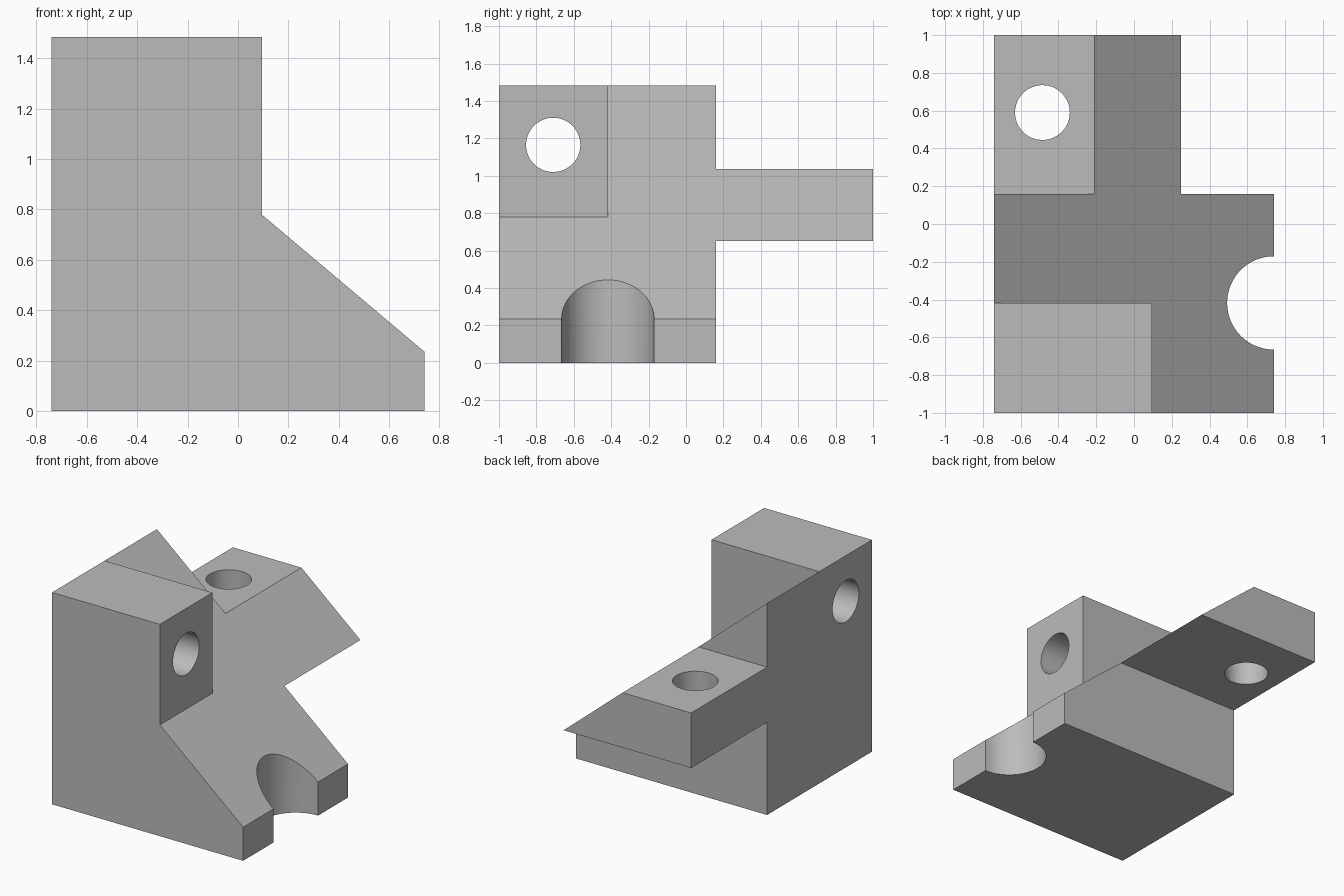
import bpy
import bmesh
from mathutils import Matrix, Vector

cube = bpy.data.objects.get("Cube")
if cube:
    bpy.data.objects.remove(cube, do_unlink=True)

grey = bpy.data.materials.new("machined grey")
grey.use_nodes = True
COLOUR = (0.5, 0.5, 0.5, 1)
grey.diffuse_color = COLOUR
grey.node_tree.nodes["Principled BSDF"].inputs["Base Color"].default_value = COLOUR

# Main dimensions
SIDE, TOP, TOE = 0.74, 1.483, 0.235
FRONT, STEP, BACK, ARM_END = -1.0, -0.418, 0.16, 1.0
BLOCK_X = 0.095
ARM_LOW, ARM_HIGH = 0.65, 1.035


def slope_x(z):
    """x of the sloping face at height z"""
    return -SIDE + 2 * SIDE * (TOP - z) / (TOP - TOE)


def slope_z(x):
    """height of the sloping face at x"""
    return TOP - (TOP - TOE) * (x + SIDE) / (2 * SIDE)


def finish(name, bm):
    bmesh.ops.recalc_face_normals(bm, faces=bm.faces)
    mesh = bpy.data.meshes.new(name)
    bm.to_mesh(mesh)
    bm.free()
    mesh.materials.append(grey)
    obj = bpy.data.objects.new(name, mesh)
    bpy.context.collection.objects.link(obj)
    return obj


def prism(name, profile, y0, y1):
    """extrude an x-z profile along y"""
    bm = bmesh.new()
    face = bm.faces.new([bm.verts.new((x, y0, z)) for x, z in profile])
    geom = bmesh.ops.extrude_face_region(bm, geom=[face])["geom"]
    verts = [v for v in geom if isinstance(v, bmesh.types.BMVert)]
    bmesh.ops.translate(bm, verts=verts, vec=(0, y1 - y0, 0))
    return finish(name, bm)


def drill(name, centre, axis, radius, length):
    bm = bmesh.new()
    turn = Vector((0, 0, 1)).rotation_difference(Vector(axis)).to_matrix().to_4x4()
    bmesh.ops.create_cone(bm, cap_ends=True, segments=64, radius1=radius,
                          radius2=radius, depth=length,
                          matrix=Matrix.Translation(centre) @ turn)
    return finish(name, bm)


def combine(target, tool, operation):
    mod = target.modifiers.new(tool.name, 'BOOLEAN')
    mod.operation = operation
    mod.solver = 'EXACT'
    mod.object = tool
    bpy.context.view_layer.objects.active = target
    bpy.ops.object.modifier_apply(modifier=mod.name)
    bpy.data.objects.remove(tool, do_unlink=True)


# Sloping body
bracket = prism("angled_bracket",
                [(-SIDE, 0), (SIDE, 0), (SIDE, TOE), (-SIDE, TOP)], STEP, BACK)

# Front slab with the raised block
block = prism("front_block",
              [(-SIDE, 0), (SIDE, 0), (SIDE, TOE),
               (BLOCK_X, slope_z(BLOCK_X)), (BLOCK_X, TOP), (-SIDE, TOP)],
              FRONT, STEP)
combine(bracket, block, 'UNION')

# Rear arm, cut off by the same slope
arm = prism("rear_arm",
            [(-SIDE, ARM_LOW), (slope_x(ARM_LOW), ARM_LOW),
             (slope_x(ARM_HIGH), ARM_HIGH), (-SIDE, ARM_HIGH)], BACK, ARM_END)
combine(bracket, arm, 'UNION')

# Cross hole, arm hole and half-round notch
for cutter in (
    drill("cross_hole", (-0.3, -0.71, 1.165), (1, 0, 0), 0.145, 2),
    drill("arm_hole", (-0.485, 0.59, 0.8), (0, 0, 1), 0.145, 2),
    drill("toe_notch", (SIDE, STEP, 0.3), (0, 0, 1), 0.247, 2),
):
    combine(bracket, cutter, 'DIFFERENCE')

# Smooth the bores, keep the edges sharp
bpy.ops.object.select_all(action='DESELECT')
bracket.select_set(True)
bpy.context.view_layer.objects.active = bracket
bpy.ops.object.shade_smooth_by_angle(angle=0.5)
